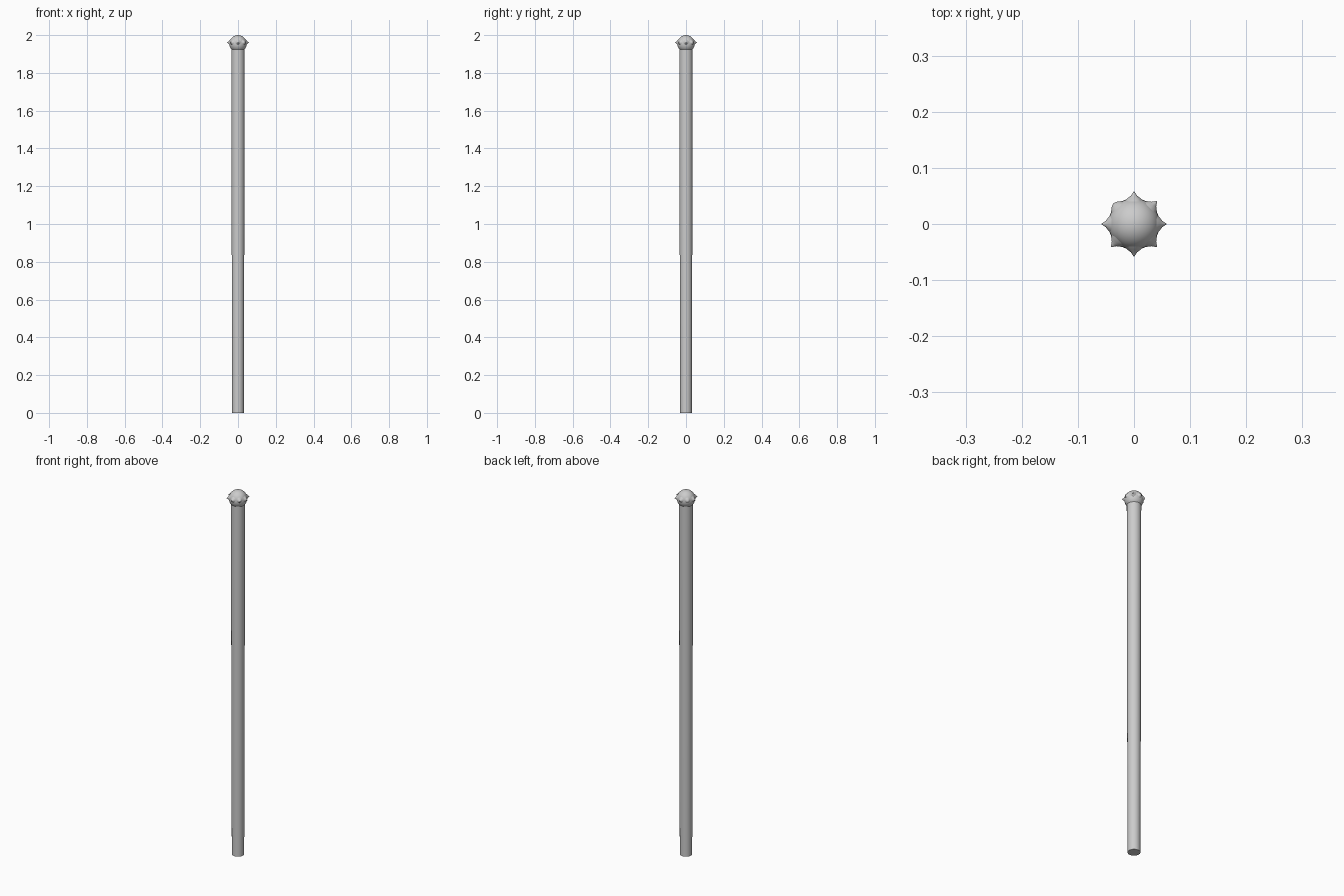
import bpy, math
from mathutils import Matrix

if "Cube" in bpy.data.objects:
    bpy.data.objects.remove(bpy.data.objects["Cube"])


def lathe(name, profile, sides, matrix=None):
    """Revolve (radius, height) points about local z; end points get flat caps."""
    verts, faces = [], []
    for r, h in profile:
        for i in range(sides):
            a = 2 * math.pi * i / sides
            verts.append((r * math.cos(a), r * math.sin(a), h))
    for j in range(len(profile) - 1):
        for i in range(sides):
            k = (i + 1) % sides
            faces.append((j * sides + i, j * sides + k,
                          (j + 1) * sides + k, (j + 1) * sides + i))
    faces.append(tuple(reversed(range(sides))))
    top = (len(profile) - 1) * sides
    faces.append(tuple(range(top, top + sides)))
    mesh = bpy.data.meshes.new(name)
    mesh.from_pydata(verts, [], faces)
    if matrix:
        mesh.transform(matrix)
    obj = bpy.data.objects.new(name, mesh)
    bpy.context.collection.objects.link(obj)
    bpy.ops.object.select_all(action='DESELECT')
    obj.select_set(True)
    bpy.context.view_layer.objects.active = obj
    bpy.ops.object.shade_smooth_by_angle(angle=math.radians(40))
    return obj


# Slightly tapered pole
lathe("pole", [(0.031, 0), (0.0335, 1.0), (0.035, 1.93)], 24)

# Ball head, resting on the pole
HEAD_Z, HEAD_R = 1.954, 0.046
bpy.ops.mesh.primitive_uv_sphere_add(segments=32, ring_count=20, radius=HEAD_R,
                                     location=(0, 0, HEAD_Z))
head = bpy.context.object
head.name = "ball_head"
bpy.ops.object.shade_smooth()

# Ring of eight small flared spikes, the back left one worn short
for i in range(8):
    tip = 0.052 if i == 3 else 0.058
    profile = [(0.017, 0.040), (0.012, 0.0455), (0.006, 0.050), (0.0005, tip)]
    place = (Matrix.Translation((0, 0, HEAD_Z + 0.006))
             @ Matrix.Rotation(i * math.pi / 4, 4, 'Z')
             @ Matrix.Rotation(math.pi / 2, 4, 'Y'))
    lathe(f"spike_{i + 1}", profile, 12, place)
